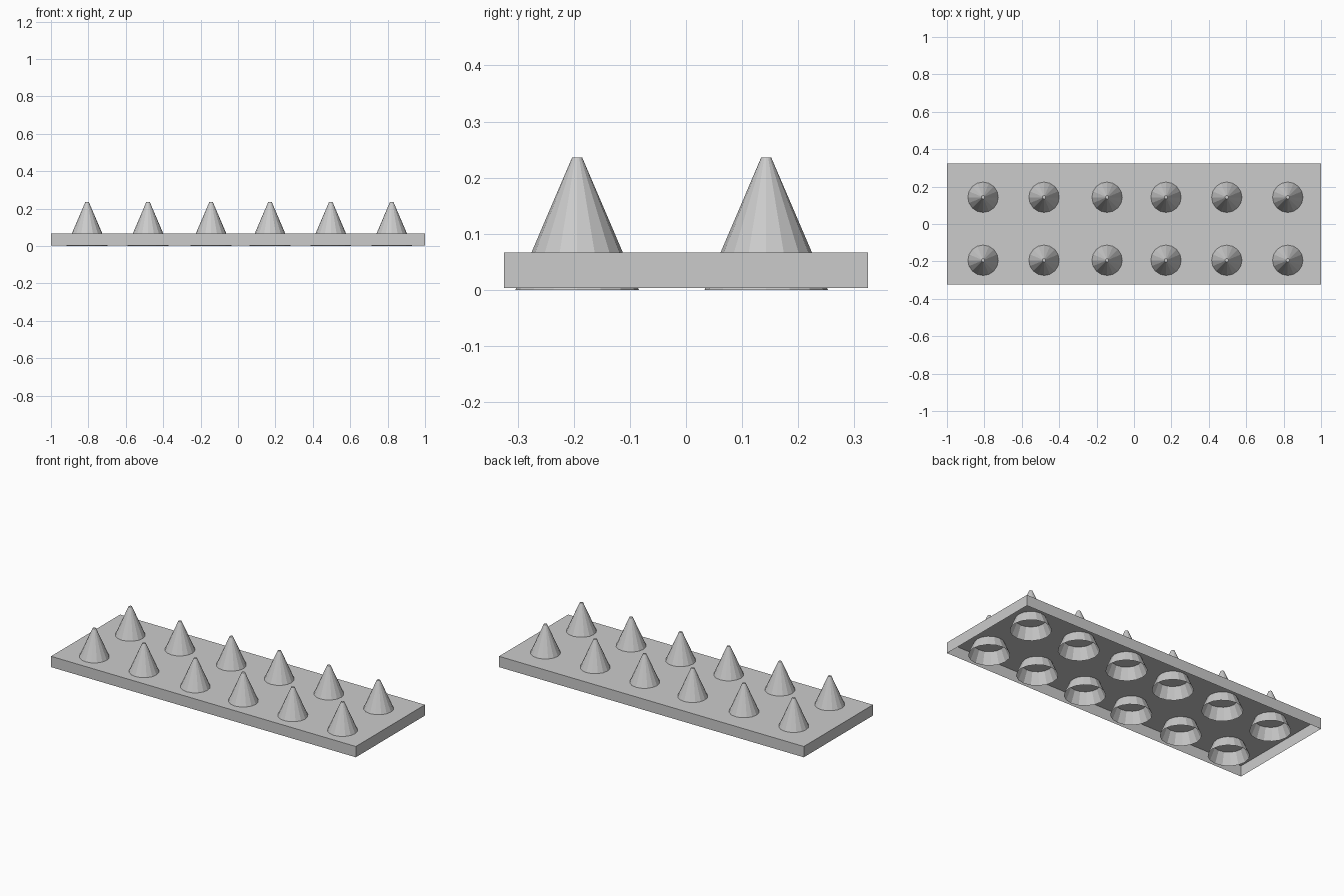
import bpy, bmesh
from mathutils import Matrix

if "Cube" in bpy.data.objects:
    bpy.data.objects.remove(bpy.data.objects["Cube"])


def make_object(name, bm):
    mesh = bpy.data.meshes.new(name)
    bm.to_mesh(mesh)
    bm.free()
    obj = bpy.data.objects.new(name, mesh)
    bpy.context.collection.objects.link(obj)
    return obj


def drop_bottom(bm):
    low = [f for f in bm.faces if f.normal.z < -0.99]
    bmesh.ops.delete(bm, geom=low, context='FACES_ONLY')


# Thin tray, open underneath
Z0, Z1 = 0.003, 0.067
bm = bmesh.new()
bmesh.ops.create_cube(bm, size=1, matrix=Matrix.Translation((0, 0, (Z0 + Z1) / 2))
                      @ Matrix.Diagonal((2.0, 0.648, Z1 - Z0, 1)))
bm.normal_update()
drop_bottom(bm)
make_object("base_plate", bm)

# Hollow blunt spikes running through the plate, open at the bottom
H = 0.236
for row, y in enumerate((-0.194, 0.143)):
    for col, x in enumerate((-0.807, -0.481, -0.144, 0.171, 0.496, 0.822)):
        bm = bmesh.new()
        bmesh.ops.create_cone(bm, cap_ends=True, segments=16, radius1=0.11,
                              radius2=0.009, depth=H,
                              matrix=Matrix.Translation((0, 0, H / 2)))
        bm.normal_update()
        drop_bottom(bm)
        spike = make_object(f"spike_{row + 1}_{col + 1}", bm)
        spike.location = (x, y, 0)
